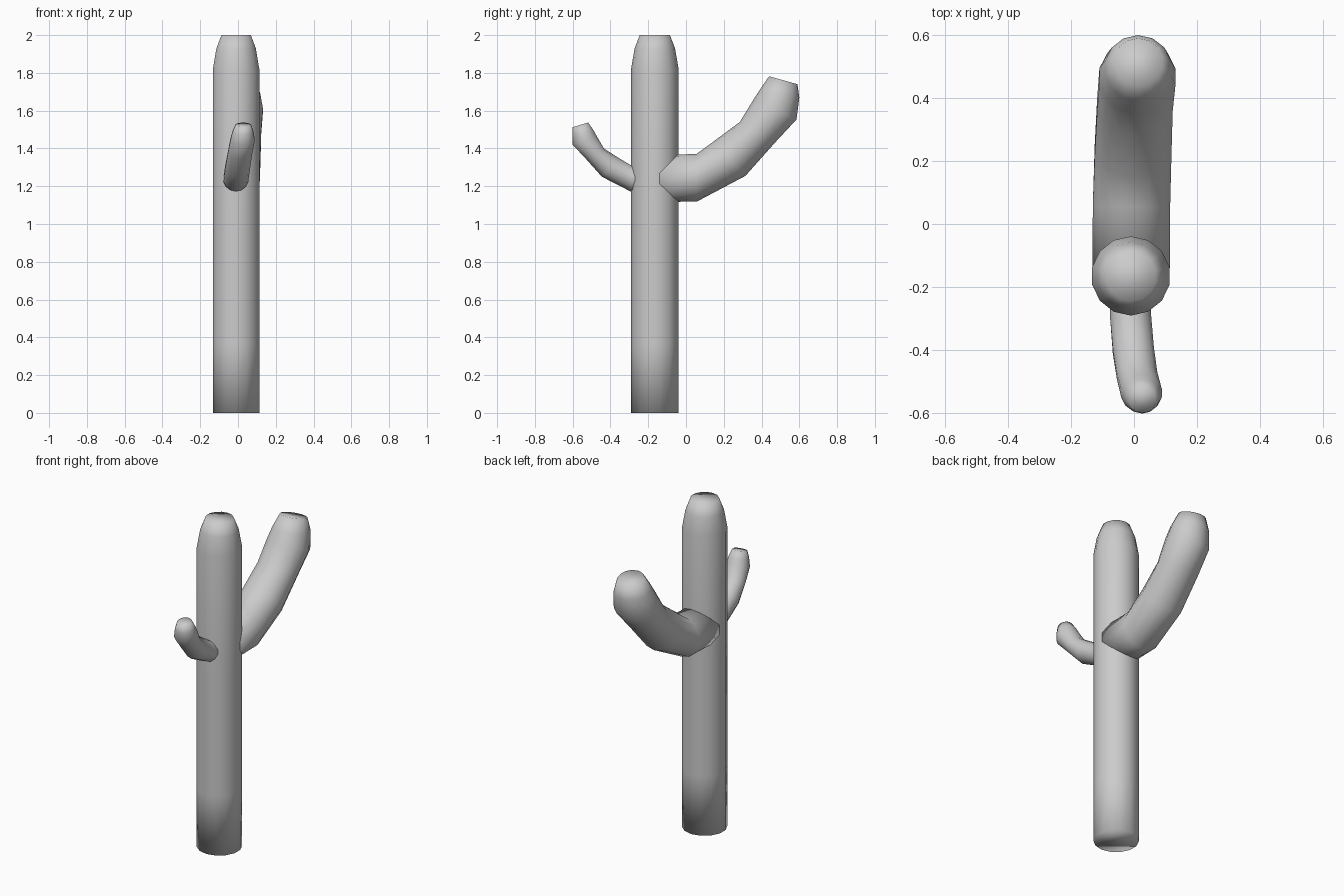
import bpy, bmesh, math
from mathutils import Vector

SIDES = 14


def tube(name, rings):
    """Skin rings given as (x centre, x radius, point on one side, opposite point) in (y, z)."""
    bm = bmesh.new()
    loops = []
    for cx, rx, p, q in rings:
        p, q = Vector((0, *p)), Vector((0, *q))
        mid, half = (p + q) / 2, (p - q) / 2
        loop = []
        for i in range(SIDES):
            a = math.pi / 2 + math.tau * i / SIDES
            loop.append(bm.verts.new(mid + half * math.sin(a)
                                     + Vector((cx + rx * math.cos(a), 0, 0))))
        loops.append(loop)
    for a, b in zip(loops, loops[1:]):
        for i in range(SIDES):
            j = (i + 1) % SIDES
            bm.faces.new((a[i], a[j], b[j], b[i]))
    bm.faces.new(loops[0])
    bm.faces.new(loops[-1])
    bmesh.ops.recalc_face_normals(bm, faces=bm.faces)
    for f in bm.faces:
        f.smooth = True
    mesh = bpy.data.meshes.new(name)
    bm.to_mesh(mesh)
    bm.free()
    obj = bpy.data.objects.new(name, mesh)
    bpy.context.collection.objects.link(obj)
    return obj


# Upright trunk with tapered top
TX, TY = -0.01, -0.165
profile = [(0.126, 0), (0.126, 0.36), (0.126, 1.1), (0.126, 1.82), (0.107, 1.93), (0.08, 2.0)]
tube("trunk", [(TX, r, (TY + r, z), (TY - r, z)) for r, z in profile])

# Large arm curving up at the back
tube("large_arm", [
    (-0.009, 0.126, (-0.14, 1.367), (-0.14, 1.115)),
    (-0.008, 0.126, (0.055, 1.37), (0.06, 1.12)),
    (-0.003, 0.125, (0.15, 1.44), (0.315, 1.255)),
    (0.003, 0.123, (0.285, 1.54), (0.475, 1.435)),
    (0.011, 0.124, (0.352, 1.65), (0.585, 1.553)),
    (0.013, 0.107, (0.39, 1.71), (0.60, 1.67)),
    (0.014, 0.078, (0.44, 1.782), (0.59, 1.74)),
])

# Small arm curving up at the front
tube("small_arm", [
    (-0.014, 0.067, (-0.18, 1.30), (-0.18, 1.168)),
    (-0.011, 0.067, (-0.285, 1.307), (-0.295, 1.173)),
    (-0.002, 0.067, (-0.36, 1.352), (-0.445, 1.25)),
    (0.01, 0.066, (-0.435, 1.40), (-0.53, 1.345)),
    (0.024, 0.066, (-0.475, 1.47), (-0.60, 1.42)),
    (0.026, 0.057, (-0.492, 1.50), (-0.602, 1.475)),
    (0.028, 0.042, (-0.518, 1.537), (-0.60, 1.513)),
])
